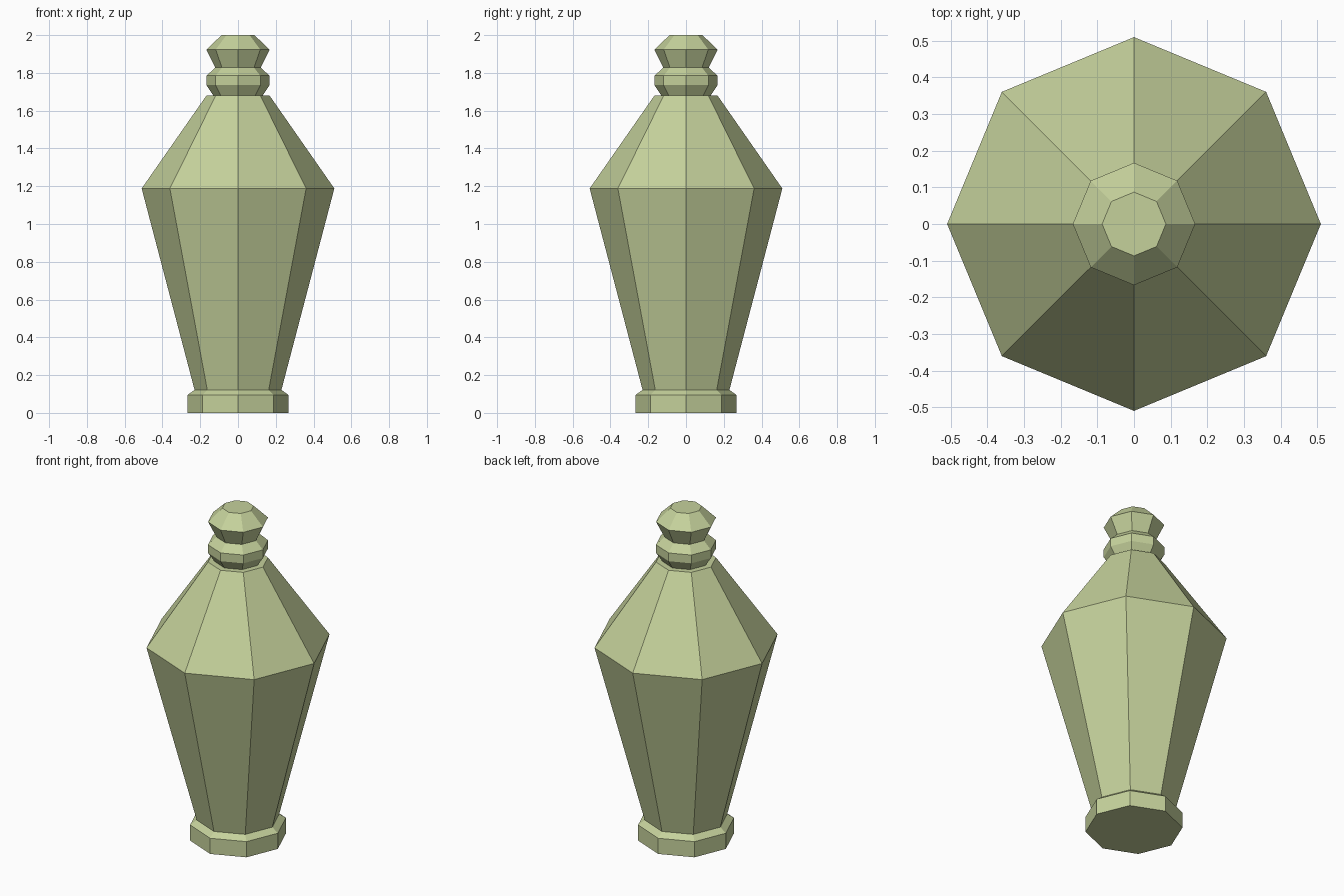
import bpy, bmesh
from math import cos, sin, pi

if "Cube" in bpy.data.objects:
    bpy.data.objects.remove(bpy.data.objects["Cube"])

SIDES = 8

mat = bpy.data.materials.new("pale_green")
mat.diffuse_color = (0.56, 0.64, 0.33, 1)
mat.use_nodes = True
mat.node_tree.nodes["Principled BSDF"].inputs["Base Color"].default_value = mat.diffuse_color


def lathe(name, profile, cap_bottom=False, cap_top=False):
    """Eight-sided flat-faced turning from (radius, height) points, bottom to top."""
    bm = bmesh.new()
    rings = [[bm.verts.new((r * cos(2 * pi * i / SIDES), r * sin(2 * pi * i / SIDES), z))
              for i in range(SIDES)] for r, z in profile]
    for low, high in zip(rings, rings[1:]):
        for i in range(SIDES):
            j = (i + 1) % SIDES
            bm.faces.new((low[i], low[j], high[j], high[i]))
    if cap_bottom:
        bm.faces.new(rings[0][::-1])
    if cap_top:
        bm.faces.new(rings[-1])
    mesh = bpy.data.meshes.new(name)
    bm.to_mesh(mesh)
    bm.free()
    mesh.materials.append(mat)
    obj = bpy.data.objects.new(name, mesh)
    bpy.context.collection.objects.link(obj)
    return obj


# Foot with chamfered top edge
lathe("foot", [(0.267, 0), (0.267, 0.095), (0.23, 0.122)], cap_bottom=True)
# Tapered body, shoulder and small ledge under the neck
lathe("body", [(0.23, 0.122), (0.51, 1.188), (0.167, 1.68), (0.13, 1.68)])
# Neck collar
lathe("collar", [(0.13, 1.68), (0.167, 1.735), (0.167, 1.785), (0.12, 1.828)])
# Faceted stopper
lathe("stopper", [(0.12, 1.828), (0.167, 1.923), (0.087, 2.0)], cap_top=True)
